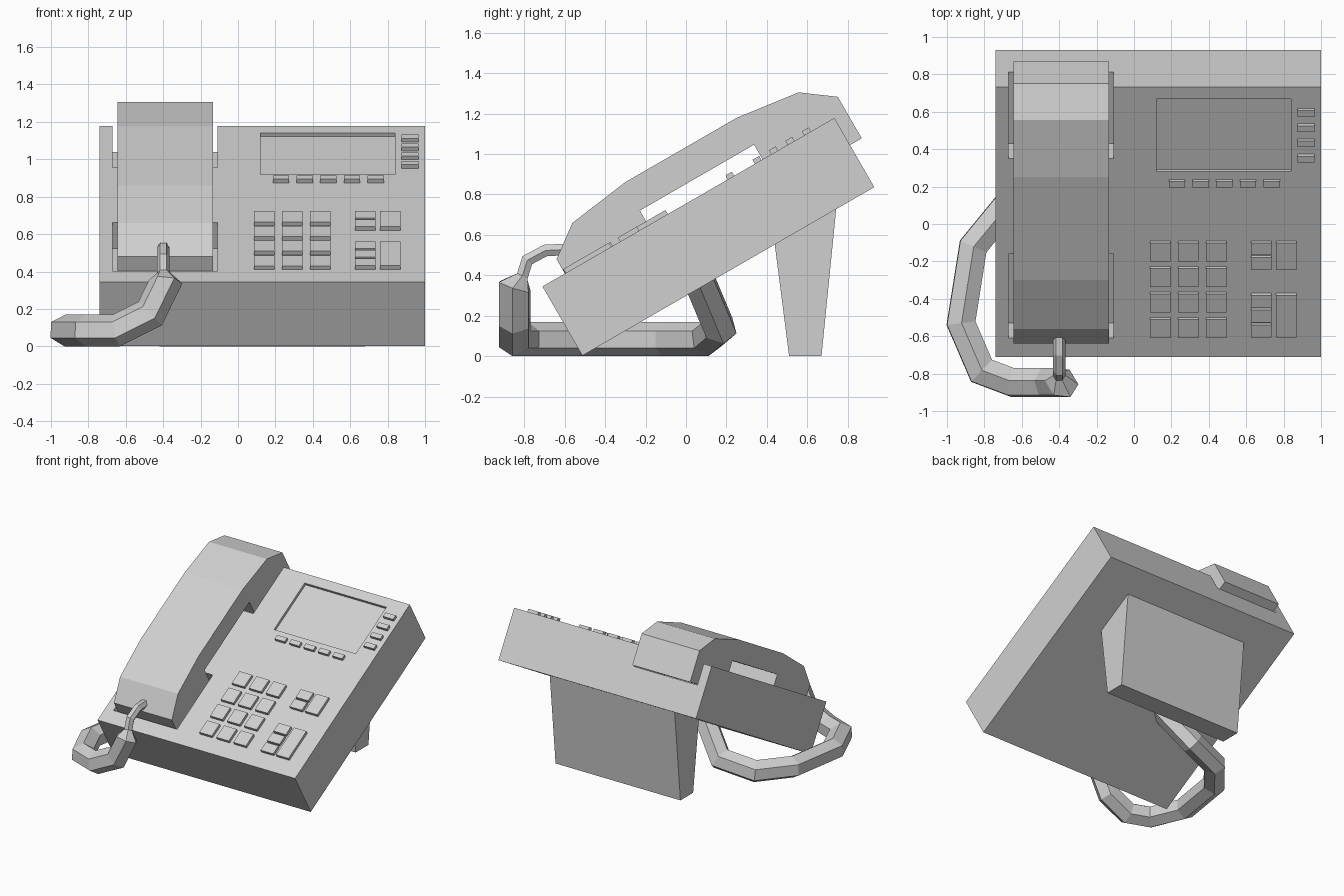
import bpy, bmesh, math
from mathutils import Vector, Matrix

if "Cube" in bpy.data.objects:
    bpy.data.objects.remove(bpy.data.objects["Cube"], do_unlink=True)

grey = bpy.data.materials.new("light_grey_plastic")
grey.use_nodes = True
COLOUR = (0.63, 0.63, 0.63, 1)
grey.diffuse_color = COLOUR
grey.node_tree.nodes["Principled BSDF"].inputs["Base Color"].default_value = COLOUR

# Sloped frame: x across, a up the slope, h out of the face
SLOPE = Matrix.Translation((0, -0.71, 0.345)) @ Matrix.Rotation(math.radians(30), 4, 'X')
LEVEL = Matrix.Identity(4)


def finish(bm, name):
    bmesh.ops.recalc_face_normals(bm, faces=bm.faces)
    mesh = bpy.data.meshes.new(name)
    bm.to_mesh(mesh)
    bm.free()
    mesh.materials.append(grey)
    obj = bpy.data.objects.new(name, mesh)
    bpy.context.collection.objects.link(obj)
    return obj


def prism(name, x0, x1, profile, frame=SLOPE):
    """Extrude a side profile across x."""
    bm = bmesh.new()
    left, right = [[bm.verts.new(frame @ Vector((x, a, h))) for a, h in profile]
                   for x in (x0, x1)]
    bm.faces.new(left)
    bm.faces.new(right)
    n = len(profile)
    for i in range(n):
        j = (i + 1) % n
        bm.faces.new((left[i], left[j], right[j], right[i]))
    return finish(bm, name)


def box(name, x0, x1, a0, a1, h0, h1):
    return prism(name, x0, x1, [(a0, h0), (a1, h0), (a1, h1), (a0, h1)])


def carve(target, cutter):
    mod = target.modifiers.new("carve", 'BOOLEAN')
    mod.operation = 'DIFFERENCE'
    mod.solver = 'EXACT'
    mod.object = cutter
    graph = bpy.context.evaluated_depsgraph_get()
    mesh = bpy.data.meshes.new_from_object(target.evaluated_get(graph))
    target.modifiers.clear()
    target.data = mesh
    bpy.data.objects.remove(cutter, do_unlink=True)


# Body with two handset wells and a sunken display
body = box("body", -0.74, 1.0, 0, 1.667, -0.395, 0)
carve(body, box("lower_well", -0.67, -0.11, 0.115, 0.635, -0.16, 0.1))
carve(body, box("upper_well", -0.67, -0.11, 1.224, 1.8, -0.16, 0.1))
carve(body, box("display_recess", 0.12, 0.84, 1.145, 1.59, -0.022, 0.1))

# Handset: half profile mirrored about its middle
MID = 0.931
half = [(0.605, 0.084), (0.605, -0.155), (0.128, -0.155), (0.128, 0.082),
        (0.285, 0.198), (0.613, 0.242)]
prism("handset", -0.645, -0.135, half + [(2 * MID - a, h) for a, h in reversed(half)])

# Rear stand
prism("stand", -0.42, 0.68, [(0.42, 0.7), (0.51, 0), (0.67, 0), (0.75, 0.8)], LEVEL)


def key(name, x, a0, a1, width):
    box(name, x - width / 2, x + width / 2, a0, a1, -0.01, 0.023)


# Number pad
for row in range(4):
    for col in range(3):
        a = 0.187 + 0.157 * row
        key("number_key", 0.14 + 0.15 * col, a - 0.057, a + 0.057, 0.11)

# Function keys: a tall key beside a stack of small ones
for bottom, top, count in ((0.55, 0.716, 2), (0.132, 0.393, 3)):
    key("tall_key", 0.815, bottom, top, 0.11)
    step = (top - bottom + 0.015) / count
    for i in range(count):
        a = bottom + step * i
        key("function_key", 0.68, a, a + step - 0.015, 0.11)

# Soft keys below and beside the display
for i in range(5):
    key("soft_key", 0.23 + 0.1265 * i, 1.058, 1.095, 0.087)
for i in range(4):
    a = 1.232 + 0.094 * i
    key("side_key", 0.92, a - 0.019, a + 0.019, 0.09)

# Cord: six-sided tube mitred along a path of (x, y, z, radius)
path = [(-0.4, -0.56, 0.53, 0.033), (-0.4, -0.695, 0.523, 0.033),
        (-0.4, -0.785, 0.475, 0.033), (-0.4, -0.81, 0.395, 0.033),
        (-0.387, -0.847, 0.345, 0.085), (-0.47, -0.847, 0.175, 0.085),
        (-0.65, -0.847, 0.085, 0.085), (-0.815, -0.785, 0.085, 0.085),
        (-0.925, -0.53, 0.085, 0.085), (-0.86, -0.12, 0.085, 0.085),
        (-0.68, 0.1, 0.085, 0.085), (-0.42, 0.165, 0.14, 0.085),
        (-0.2, 0.06, 0.39, 0.085)]
points = [Vector(p[:3]) for p in path]
dirs = [(q - p).normalized() for p, q in zip(points, points[1:])]
bm = bmesh.new()
ring = [points[0] + path[0][3] * Vector((math.cos(k * math.pi / 3), 0, math.sin(k * math.pi / 3)))
        for k in range(6)]
rings = [[bm.verts.new(v) for v in ring]]
for i in range(1, len(points)):
    along = dirs[i - 1]
    normal = (along + dirs[min(i, len(dirs) - 1)]).normalized()
    grow = path[i][3] / path[i - 1][3]
    slid = [v + along * ((points[i] - v).dot(normal) / along.dot(normal)) for v in ring]
    ring = [points[i] + (v - points[i]) * grow for v in slid]
    rings.append([bm.verts.new(v) for v in ring])
for r0, r1 in zip(rings, rings[1:]):
    for k in range(6):
        m = (k + 1) % 6
        bm.faces.new((r0[k], r0[m], r1[m], r1[k]))
bm.faces.new(rings[0])
bm.faces.new(rings[-1])
finish(bm, "cord")
